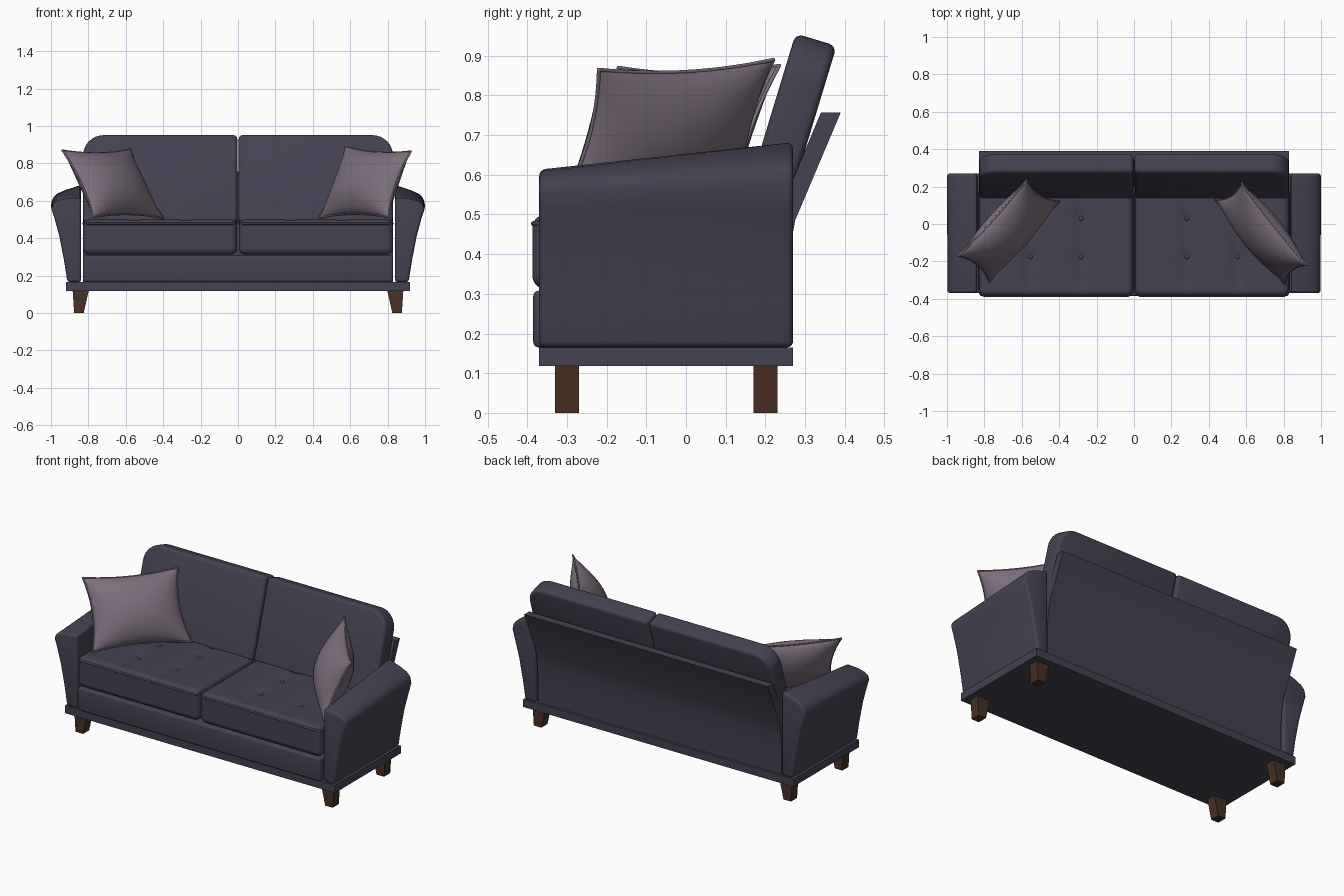
import bpy, bmesh, math
from mathutils import Vector

if "Cube" in bpy.data.objects:
    bpy.data.objects.remove(bpy.data.objects["Cube"])


def material(name, rgb):
    m = bpy.data.materials.new(name)
    m.diffuse_color = (*rgb, 1)
    m.use_nodes = True
    m.node_tree.nodes["Principled BSDF"].inputs["Base Color"].default_value = m.diffuse_color
    return m


FABRIC = material("slate fabric", (0.058, 0.054, 0.083))
MAUVE = material("mauve fabric", (0.205, 0.158, 0.205))
WOOD = material("dark wood", (0.065, 0.029, 0.017))


def finish(name, bm, mat, angle=40):
    bmesh.ops.recalc_face_normals(bm, faces=bm.faces)
    me = bpy.data.meshes.new(name)
    bm.to_mesh(me)
    bm.free()
    me.materials.append(mat)
    for p in me.polygons:
        p.use_smooth = True
    me.set_sharp_from_angle(angle=math.radians(angle))
    ob = bpy.data.objects.new(name, me)
    bpy.context.collection.objects.link(ob)
    return ob


def loft(name, a, b, mat, bevel=0.0):
    """Solid between two matching 3D loops, with its hard edges rounded."""
    bm = bmesh.new()
    va = [bm.verts.new(p) for p in a]
    vb = [bm.verts.new(p) for p in b]
    n = len(a)
    bm.faces.new(va)
    bm.faces.new(vb[::-1])
    for i in range(n):
        j = (i + 1) % n
        bm.faces.new((va[i], va[j], vb[j], vb[i]))
    bmesh.ops.recalc_face_normals(bm, faces=bm.faces)
    if bevel:
        hard = [e for e in bm.edges if e.calc_face_angle(0) > math.radians(35)]
        bmesh.ops.bevel(bm, geom=hard, offset=bevel, segments=4, profile=0.5,
                        affect='EDGES', clamp_overlap=True)
    return finish(name, bm, mat)


def rect(x0, x1, y0, y1, z):
    return [(x0, y0, z), (x1, y0, z), (x1, y1, z), (x0, y1, z)]


def box(name, x, y, z, mat, bevel=0.0):
    return loft(name, rect(*x, *y, z[0]), rect(*x, *y, z[1]), mat, bevel)


def piping(name, pts, r, mat):
    cu = bpy.data.curves.new(name, 'CURVE')
    cu.dimensions = '3D'
    cu.bevel_depth = r
    cu.bevel_resolution = 2
    sp = cu.splines.new('POLY')
    sp.points.add(len(pts) - 1)
    for p, q in zip(sp.points, pts):
        p.co = (*q, 1)
    sp.use_cyclic_u = True
    cu.materials.append(mat)
    bpy.context.collection.objects.link(bpy.data.objects.new(name, cu))


BUTTONS = [(x, y) for x in (0.283, 0.555) for y in (0.03, -0.175)]


def seat_cushion(name, s):
    """Rounded box with two soft channels and button dimples in its top."""
    bm = bmesh.new()
    bmesh.ops.create_cube(bm, size=2)
    bmesh.ops.subdivide_edges(bm, edges=bm.edges[:], cuts=47, use_grid_fill=True)
    h, c, r = Vector((0.412, 0.292, 0.094)), Vector((0.417, -0.095, 0.406)), 0.034
    for v in bm.verts:
        p = Vector([h[i] * math.sin(v.co[i] * math.pi / 2) for i in range(3)])
        q = Vector([max(-h[i] + r, min(h[i] - r, p[i])) for i in range(3)])
        p = q + (p - q).normalized() * r if (p - q).length > 1e-6 else p
        p += c
        if v.co.z > 0.5:
            fade = max(0, min(1, (p.y + 0.375) / 0.08))
            for gx in (0.283, 0.555):
                p.z -= 0.013 * fade * math.exp(-((p.x - gx) / 0.028) ** 2)
            for bx, by in BUTTONS:
                d2 = (p.x - bx) ** 2 + (p.y - by) ** 2
                p.z -= 0.008 * math.exp(-d2 / 0.035 ** 2)
        v.co = (s * p.x, p.y, p.z)
    finish(name, bm, FABRIC, 60)
    # piping around the upper edge
    ring = []
    for cx, cy, a0 in ((1, 1, 0), (-1, 1, 90), (-1, -1, 180), (1, -1, 270)):
        for k in range(5):
            a = math.radians(a0 + k * 22.5)
            ring.append((s * (c.x + cx * (h.x - 0.036) + 0.034 * math.cos(a)),
                         c.y + cy * (h.y - 0.036) + 0.034 * math.sin(a), 0.477))
    piping(name + "_piping", ring, 0.006, FABRIC)


def pillow(name, A, B, C, D):
    """Stuffed pillow from its four corners (A, B top; C, D bottom)."""
    A, B, C, D = map(Vector, (A, B, C, D))
    nrm = (B - A).cross(D - A).normalized()
    n = 28

    def at(u, v, side):
        pu = u * (1 - 0.11 * (1 - v * v))
        pv = v * (1 - 0.10 * (1 - u * u))
        top = A.lerp(B, (pu + 1) / 2)
        bot = D.lerp(C, (pu + 1) / 2)
        t = 0.1 * (max(0, 1 - u * u) * max(0, 1 - v * v)) ** 0.6
        return bot.lerp(top, (pv + 1) / 2) + nrm * side * t

    ts = [math.sin((i / n - 0.5) * math.pi) for i in range(n + 1)]
    bm = bmesh.new()
    for side in (1, -1):
        g = [[bm.verts.new(at(u, v, side)) for v in ts] for u in ts]
        for i in range(n):
            for j in range(n):
                bm.faces.new((g[i][j], g[i + 1][j], g[i + 1][j + 1], g[i][j + 1]))
    bmesh.ops.remove_doubles(bm, verts=bm.verts, dist=1e-5)
    finish(name, bm, MAUVE, 80)
    edge = ([at(t, -1, 0) for t in ts[:-1]] + [at(1, t, 0) for t in ts[:-1]] +
            [at(-t, 1, 0) for t in ts[:-1]] + [at(-1, -t, 0) for t in ts[:-1]])
    piping(name + "_piping", edge, 0.005, MAUVE)


# plinth and front rail
box("base_plinth", (-0.92, 0.92), (-0.37, 0.27), (0.118, 0.165), FABRIC)
box("seat_rail", (-0.828, 0.828), (-0.385, 0.21), (0.165, 0.308), FABRIC, 0.014)

# slanted back panel, as a side profile run across the width
panel = [(0.255, 0.165), (0.255, 0.3), (0.26, 0.4), (0.275, 0.485), (0.39, 0.757),
         (0.34, 0.757), (0.22, 0.47), (0.2, 0.38), (0.2, 0.165)]
loft("back_panel", [(-0.83, y, z) for y, z in panel],
     [(0.83, y, z) for y, z in panel], FABRIC)

lower = [(0.838, 0.165), (0.912, 0.165), (0.93, 0.28), (0.955, 0.41), (0.982, 0.51)]
arm_front = lower + [(0.997, 0.555), (0.99, 0.582), (0.965, 0.598), (0.92, 0.609), (0.84, 0.614)]
arm_back = lower + [(1.0, 0.575), (0.992, 0.615), (0.965, 0.64), (0.92, 0.66), (0.84, 0.686)]

for s, side in ((-1, "left"), (1, "right")):
    # flared arm, taller at the back
    loft(side + "_arm", [(s * x, -0.37, z) for x, z in arm_front],
         [(s * x, 0.27, z) for x, z in arm_back], FABRIC, 0.016)

    # tapered legs
    for y, place in ((-0.3, "front"), (0.2, "back")):
        loft(f"{side}_{place}_leg", rect(s * 0.798, s * 0.884, y - 0.03, y + 0.03, 0.12),
             rect(s * 0.825, s * 0.876, y - 0.03, y + 0.03, 0), WOOD)

    # seat cushion with buttons
    seat_cushion(side + "_seat_cushion", s)
    for i, (x, y) in enumerate(BUTTONS):
        bm = bmesh.new()
        bmesh.ops.create_uvsphere(bm, u_segments=14, v_segments=8, radius=0.014)
        for v in bm.verts:
            v.co = (v.co.x + s * x, v.co.y + y, v.co.z * 0.5 + 0.481)
        finish(f"{side}_button_{i + 1}", bm, FABRIC)

    # leaning back cushion with a rounded outer shoulder
    R, top, out = 0.11, 0.487, 0.828
    shape = [(0.004, 0), (out, 0)]
    shape += [(out - R + R * math.cos(a), top - R + R * math.sin(a))
              for a in (math.radians(k * 11.25) for k in range(9))]
    shape += [(0.004, top)]
    front = [Vector((s * x, 0.135 + 0.29 * u, 0.49 + 0.957 * u)) for x, u in shape]
    depth = Vector((0, 0.957, -0.29)) * 0.108
    loft(side + "_back_cushion", front, [p + depth for p in front], FABRIC, 0.02)

# throw pillows
pillow("left_pillow", (-0.94, -0.17, 0.87), (-0.575, 0.235, 0.875),
       (-0.40, 0.12, 0.508), (-0.775, -0.31, 0.512))
pillow("right_pillow", (0.925, -0.22, 0.865), (0.575, 0.22, 0.89),
       (0.435, 0.13, 0.51), (0.805, -0.32, 0.512))
